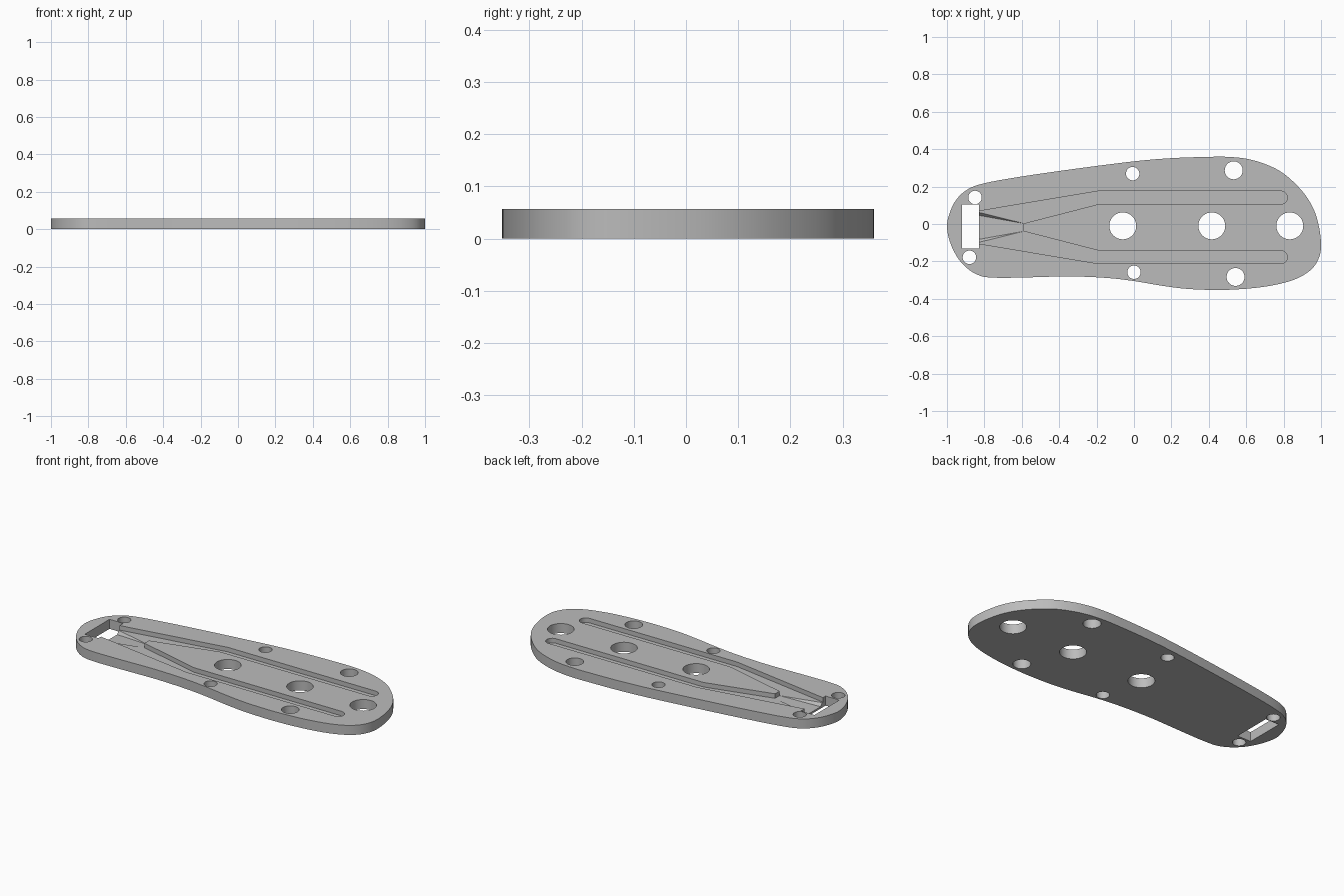
import bpy, bmesh, math
from mathutils import Vector

old = bpy.data.objects.get("Cube")
if old:
    bpy.data.objects.remove(old, do_unlink=True)

THICK = 0.057      # plate thickness
FLOOR = 0.03       # groove floor height
AXIS = -0.018      # centre line of the grooves

grey = bpy.data.materials.new("plain_grey")
grey.use_nodes = True
grey.diffuse_color = (0.5, 0.5, 0.5, 1)
grey.node_tree.nodes["Principled BSDF"].inputs["Base Color"].default_value = (0.5, 0.5, 0.5, 1)


def make_object(name, bm):
    bmesh.ops.recalc_face_normals(bm, faces=bm.faces)
    mesh = bpy.data.meshes.new(name)
    bm.to_mesh(mesh)
    bm.free()
    obj = bpy.data.objects.new(name, mesh)
    mesh.materials.append(grey)
    bpy.context.collection.objects.link(obj)
    return obj


def prism(name, points, low, high):
    bm = bmesh.new()
    face = bm.faces.new([bm.verts.new((x, y, low)) for x, y in points])
    result = bmesh.ops.extrude_face_region(bm, geom=[face])
    top = [v for v in result["geom"] if isinstance(v, bmesh.types.BMVert)]
    bmesh.ops.translate(bm, verts=top, vec=(0, 0, high - low))
    return make_object(name, bm)


def arc(x, y, radius, start, end, steps):
    angles = [start + (end - start) * i / steps for i in range(steps + 1)]
    return [(x + radius * math.cos(a), y + radius * math.sin(a)) for a in angles]


def smooth_loop(points, steps):
    # closed spline through the given points
    pts = [Vector(p) for p in points]
    out = []
    for i in range(len(pts)):
        a, b, c, d = (pts[(i + k - 1) % len(pts)] for k in range(4))
        for s in range(steps):
            t = s / steps
            out.append((2 * b + (c - a) * t + (2 * a - 5 * b + 4 * c - d) * t ** 2
                        + (3 * b - a - 3 * c + d) * t ** 3) / 2)
    return out


def cut(target, cutter):
    mod = target.modifiers.new("cut", "BOOLEAN")
    mod.operation = "DIFFERENCE"
    mod.solver = "EXACT"
    mod.object = cutter
    bpy.context.view_layer.objects.active = target
    bpy.ops.object.modifier_apply(modifier=mod.name)
    bpy.data.objects.remove(cutter, do_unlink=True)


# Plate outline, clockwise from the narrow end
outline = [
    (-1, -.02), (-.985, .06), (-.95, .13), (-.89, .185), (-.8, .218), (-.6, .254),
    (-.3, .297), (0, .335), (.2, .352), (.4, .359), (.5, .359), (.6, .349), (.7, .321),
    (.8, .27), (.9, .175), (.96, .08), (.99, -.02), (1, -.12), (.985, -.19),
    (.94, -.25), (.85, -.3), (.7, -.335), (.5, -.352), (.3, -.348), (.15, -.33),
    (0, -.305), (-.15, -.288), (-.35, -.28), (-.55, -.285), (-.75, -.287),
    (-.84, -.27), (-.92, -.21), (-.975, -.12)]
plate = prism("grooved_plate", smooth_loop(outline, 4), 0, THICK)

# Twin grooves joined by a funnel mouth next to the slot
half = [(-.86, .082), (-.19, .194)]
half += arc(.785, .159, .035, math.pi / 2, -math.pi / 2, 12)
half += [(-.19, .124), (-.59, .021)]
groove = [(x, AXIS + y) for x, y in half] + [(x, AXIS - y) for x, y in reversed(half)]
cut(plate, prism("groove_cutter", groove, FLOOR, THICK + .1))

# Ramp running down from the island tip to the slot
bm = bmesh.new()
for side in (-1, 1):
    for x, y, z in ((-.85, .085, FLOOR + .01), (-.85, .085, FLOOR),
                    (-.85, .068, .01), (-.59, .021, FLOOR)):
        bm.verts.new((x, AXIS + side * y, z))
bmesh.ops.convex_hull(bm, input=bm.verts)
cut(plate, make_object("ramp_cutter", bm))

# Rectangular slot through the narrow end
slot = [(-.92, -.13), (-.83, -.13), (-.83, .103), (-.92, .103)]
cut(plate, prism("slot_cutter", slot, -.1, THICK + .1))

# Round through holes
holes = {.072: [(-.06, -.01), (.416, -.01), (.833, -.01)],
         .048: [(.533, .287), (.543, -.283)],
         .036: [(-.85, .142), (-.88, -.178), (-.007, .269), (0, -.258)]}
for radius, centres in holes.items():
    for x, y in centres:
        circle = arc(x, y, radius, 0, math.tau, 40)[:-1]
        cut(plate, prism("hole_cutter", circle, -.1, THICK + .1))

# Smooth walls with crisp rims
bpy.ops.object.select_all(action="DESELECT")
plate.select_set(True)
bpy.context.view_layer.objects.active = plate
bpy.ops.object.shade_smooth_by_angle(angle=math.radians(30))
